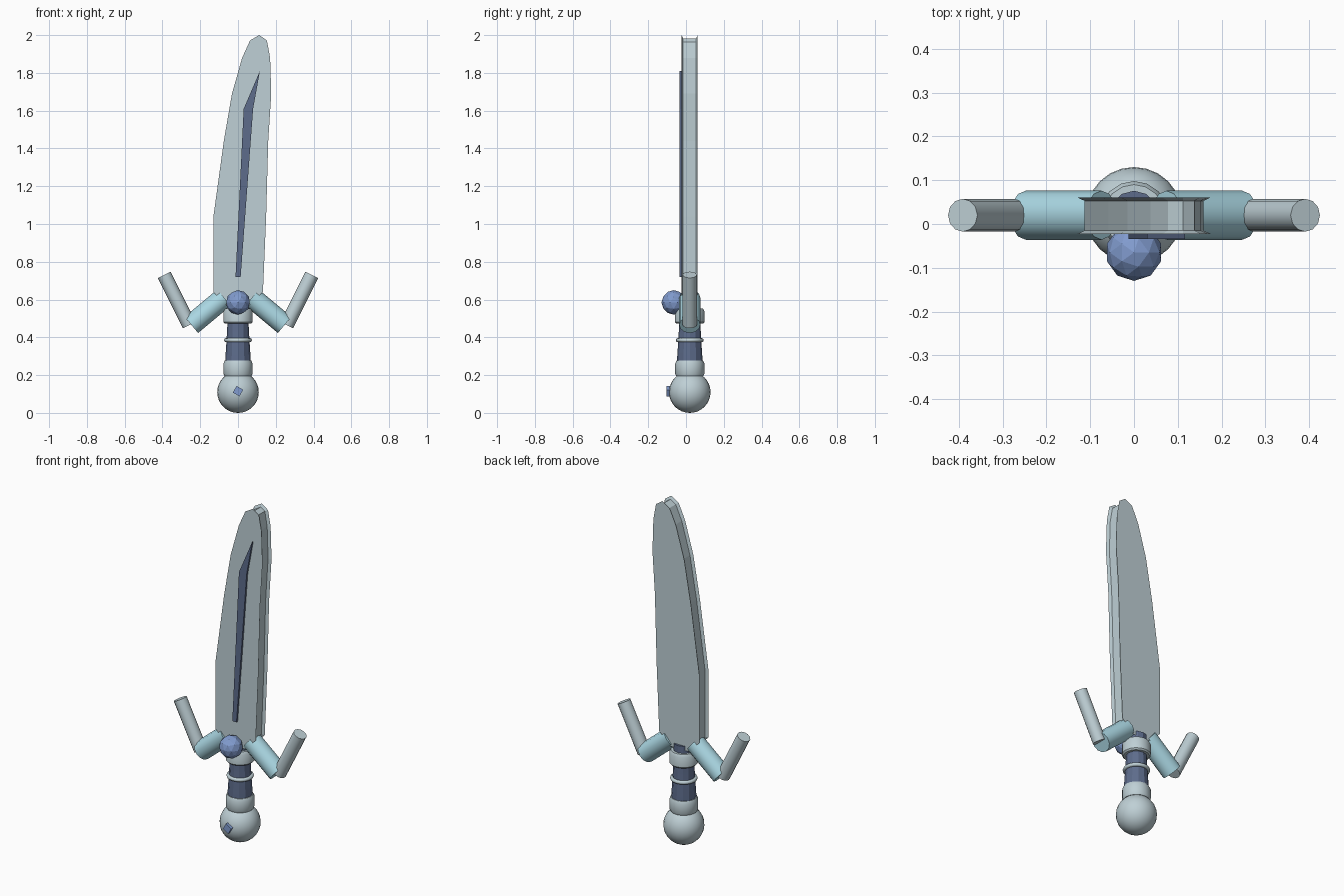
import bpy, bmesh, math
from mathutils import Vector

if "Cube" in bpy.data.objects:
    bpy.data.objects.remove(bpy.data.objects["Cube"])

CY = 0.02  # depth of the sword's central axis


def material(name, rgb):
    m = bpy.data.materials.new(name)
    m.diffuse_color = (*rgb, 1)
    m.use_nodes = True
    m.node_tree.nodes["Principled BSDF"].inputs["Base Color"].default_value = m.diffuse_color
    return m


STEEL = material("pale_steel", (0.52, 0.63, 0.67))
ICE = material("ice_blue", (0.41, 0.69, 0.78))
DARK = material("dark_blue", (0.11, 0.15, 0.26))
GEM = material("gem_blue", (0.22, 0.33, 0.62))


def finish(ob, name, mat, angle=None):
    ob.name = name
    ob.data.materials.append(mat)
    if angle:
        bpy.ops.object.select_all(action='DESELECT')
        ob.select_set(True)
        bpy.context.view_layer.objects.active = ob
        bpy.ops.object.shade_smooth_by_angle(angle=math.radians(angle))
    return ob


def loft(name, rings, mat, angle=None):
    """Skin a list of equal-length point rings and cap both ends."""
    bm = bmesh.new()
    vs = [[bm.verts.new(p) for p in r] for r in rings]
    n = len(vs[0])
    for a, b in zip(vs, vs[1:]):
        for i in range(n):
            j = (i + 1) % n
            bm.faces.new((a[i], a[j], b[j], b[i]))
    bm.faces.new(vs[0])
    bm.faces.new(vs[-1])
    bmesh.ops.recalc_face_normals(bm, faces=bm.faces)
    me = bpy.data.meshes.new(name)
    bm.to_mesh(me)
    bm.free()
    ob = bpy.data.objects.new(name, me)
    bpy.context.collection.objects.link(ob)
    return finish(ob, name, mat, angle)


def lathe(name, profile, mat, sides=16, angle=35):
    rings = [[(r * math.cos(t), CY + r * math.sin(t), z)
              for t in (2 * math.pi * i / sides for i in range(sides))]
             for r, z in profile]
    return loft(name, rings, mat, angle)


def rod(name, p, q, radius, mat, sides=12):
    """Cylinder between two (x, z) points."""
    a, b = Vector((p[0], CY, p[1])), Vector((q[0], CY, q[1]))
    bpy.ops.mesh.primitive_cylinder_add(
        vertices=sides, radius=radius, depth=(b - a).length,
        location=(a + b) / 2,
        rotation=(0, math.atan2(b.x - a.x, b.z - a.z), 0))
    return finish(bpy.context.object, name, mat, 35)


def inset(pts, d):
    """Move a clockwise (x, z) outline inwards by d."""
    out = []
    for i, p in enumerate(pts):
        t = Vector(pts[(i + 1) % len(pts)]) - Vector(pts[i - 1])
        t.normalize()
        out.append((p[0] + t.y * d, p[1] - t.x * d))
    return out


def layer(pts, y):
    return [(x, y, z) for x, z in pts]


# Blade: curved outline with a hollowed edge between two thin rims
outline = [(-0.06, 0.57), (-0.13, 0.64), (-0.13, 1.04), (-0.075, 1.44),
           (-0.032, 1.69), (0.022, 1.88), (0.064, 1.972), (0.112, 2.0),
           (0.153, 1.972), (0.17, 1.88), (0.176, 1.69), (0.16, 1.44),
           (0.149, 1.04), (0.132, 0.64), (0.06, 0.57)]
core = inset(outline, 0.017)
loft("blade", [layer(outline, -0.023), layer(core, -0.015),
               layer(core, 0.053), layer(outline, 0.061)], STEEL)

# Dark stripe on the front of the blade
stripe = [(-0.013, 0.72), (0.03, 1.61), (0.116, 1.81), (0.08, 1.61), (0.014, 0.72)]
loft("blade_stripe", [layer(stripe, -0.034), layer(stripe, -0.02)], DARK)

# Cross guard and upturned prongs, mirrored
for s, side in ((-1, "left"), (1, "right")):
    rod(f"guard_{side}", (s * 0.074, 0.61), (s * 0.247, 0.466), 0.056, ICE)
    rod(f"prong_{side}", (s * 0.258, 0.465), (s * 0.391, 0.731), 0.0375, STEEL)

# Grip, collars and binding ring
lathe("grip", [(0.068, 0.22), (0.067, 0.29), (0.061, 0.38), (0.056, 0.47),
               (0.056, 0.595)], DARK, 12, 20)
lathe("lower_collar", [(0.072, 0.195), (0.077, 0.206), (0.077, 0.262),
                       (0.07, 0.277)], STEEL)
lathe("upper_collar", [(0.07, 0.472), (0.078, 0.48), (0.078, 0.538),
                       (0.07, 0.553)], STEEL)
bpy.ops.mesh.primitive_torus_add(major_segments=20, minor_segments=8,
                                 major_radius=0.063, minor_radius=0.011,
                                 location=(0, CY, 0.385))
finish(bpy.context.object, "grip_ring", STEEL, 60)

# Pommel with a small set stone
bpy.ops.mesh.primitive_uv_sphere_add(segments=24, ring_count=16, radius=0.11,
                                     location=(0, CY, 0.11))
finish(bpy.context.object, "pommel", STEEL, 60)
bpy.ops.mesh.primitive_cube_add(size=0.04, location=(0, -0.082, 0.115),
                                rotation=(0, math.radians(30), 0))
finish(bpy.context.object, "pommel_stone", GEM)

# Large faceted gem at the front of the guard
bpy.ops.mesh.primitive_ico_sphere_add(subdivisions=2, radius=0.065,
                                      location=(0, -0.065, 0.585))
finish(bpy.context.object, "guard_gem", GEM)
